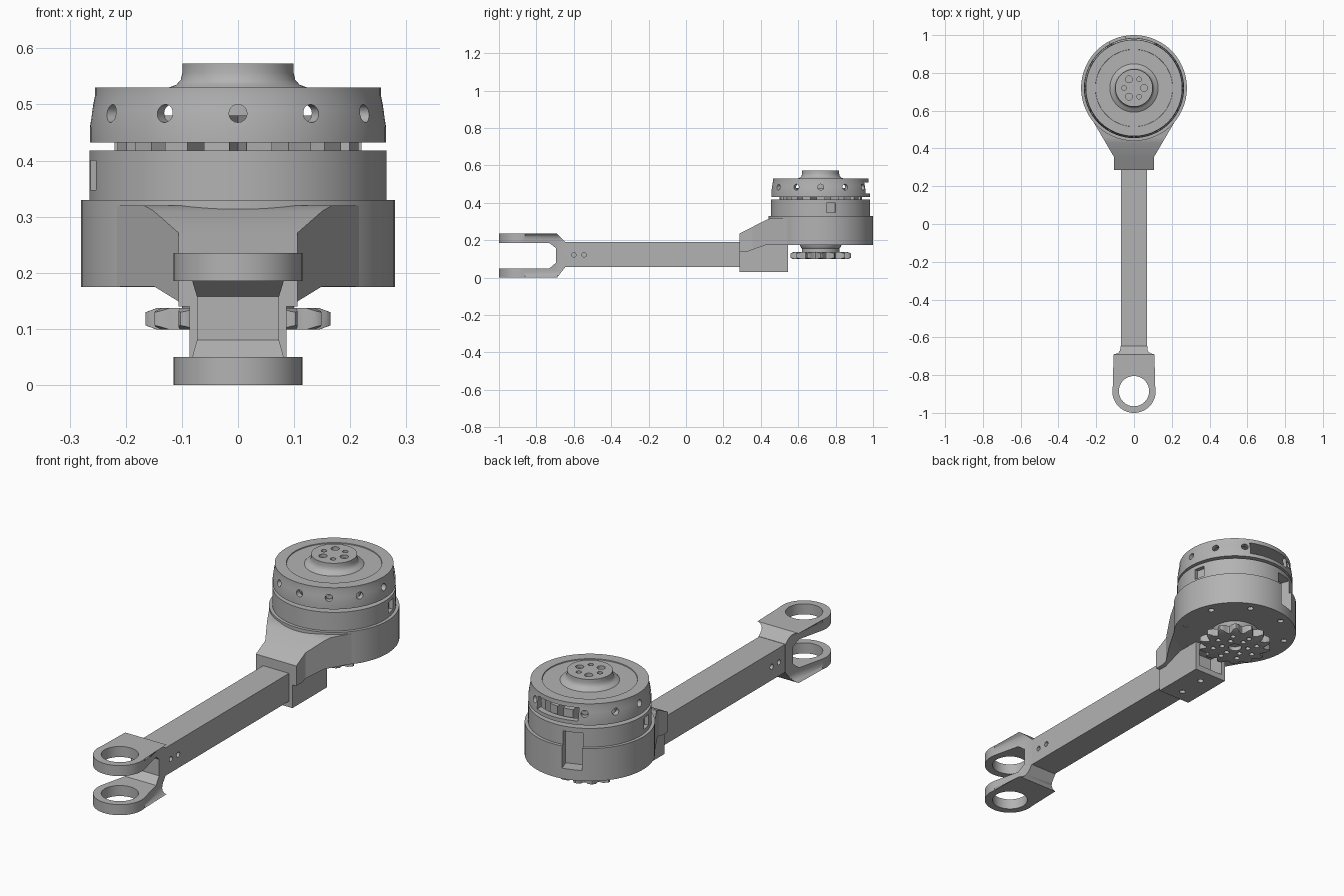
import bpy, bmesh
from math import sin, cos, pi, radians
from mathutils import Matrix, Vector

cube = bpy.data.objects.get("Cube")
if cube:
    bpy.data.objects.remove(cube, do_unlink=True)

GREY = (0.45, 0.45, 0.45, 1)
mat = bpy.data.materials.new("machined_grey")
mat.use_nodes = True
mat.diffuse_color = GREY
mat.node_tree.nodes["Principled BSDF"].inputs["Base Color"].default_value = GREY

HEAD_Y = 0.72   # axis of the motor head
EYE_Y = -0.885  # axis of the fork eyes


def finish(name, bm):
    bmesh.ops.recalc_face_normals(bm, faces=bm.faces)
    me = bpy.data.meshes.new(name)
    bm.to_mesh(me)
    bm.free()
    me.materials.append(mat)
    ob = bpy.data.objects.new(name, me)
    bpy.context.collection.objects.link(ob)
    return ob


def lathe(name, profile, steps=96):
    """Spin a closed (radius, z) profile about the head axis."""
    bm = bmesh.new()
    vs = [bm.verts.new((r, HEAD_Y, z)) for r, z in profile]
    es = [bm.edges.new((vs[i - 1], vs[i])) for i in range(len(vs))
          if profile[i][0] + profile[i - 1][0] > 0]
    bmesh.ops.spin(bm, geom=vs + es, cent=(0, HEAD_Y, 0), axis=(0, 0, 1),
                   angle=2 * pi, steps=steps, use_duplicate=False)
    bmesh.ops.remove_doubles(bm, verts=bm.verts, dist=1e-5)
    return finish(name, bm)


def prism(name, pts, lo, hi, axis="z", rim=0):
    """Extrude a polygon along z or x, optionally rounding the end rims."""
    put = (lambda a, b, h: (a, b, h)) if axis == "z" else (lambda a, b, h: (h, a, b))
    bm = bmesh.new()
    low = [bm.verts.new(put(a, b, lo)) for a, b in pts]
    top = [bm.verts.new(put(a, b, hi)) for a, b in pts]
    ends = [bm.faces.new(low), bm.faces.new(top)]
    for i in range(len(pts)):
        bm.faces.new((low[i - 1], low[i], top[i], top[i - 1]))
    if rim:
        edges = [e for f in ends for e in f.edges]
        bmesh.ops.bevel(bm, geom=edges, offset=rim, segments=6, profile=0.5,
                        affect="EDGES", clamp_overlap=True)
    return finish(name, bm)


def boxes(name, items):
    """Boxes as (centre, size, turn about z)."""
    bm = bmesh.new()
    for c, s, turn in items:
        m = (Matrix.Translation(c) @ Matrix.Rotation(turn, 4, "Z")
             @ Matrix.Diagonal((*s, 1)))
        bmesh.ops.create_cube(bm, size=1, matrix=m)
    return finish(name, bm)


def rods(name, items, length, segs=20):
    """Cylinders as (centre, direction, radius)."""
    bm = bmesh.new()
    for c, d, r in items:
        q = Vector((0, 0, 1)).rotation_difference(Vector(d)).to_matrix().to_4x4()
        bmesh.ops.create_cone(bm, cap_ends=True, segments=segs, radius1=r, radius2=r,
                              depth=length, matrix=Matrix.Translation(c) @ q)
    return finish(name, bm)


def combine(ob, other, op="DIFFERENCE"):
    """Apply a boolean and discard the helper."""
    mod = ob.modifiers.new("cut", "BOOLEAN")
    mod.operation, mod.object, mod.solver = op, other, "EXACT"
    deps = bpy.context.evaluated_depsgraph_get()
    me = bpy.data.meshes.new_from_object(ob.evaluated_get(deps))
    ob.modifiers.clear()
    ob.data = me
    bpy.data.objects.remove(other, do_unlink=True)


def polar(r, deg, z):
    return (r * cos(radians(deg)), HEAD_Y + r * sin(radians(deg)), z)


def mirror(half):
    return half + [(-x, y) for x, y in reversed(half)]


parts = []
UP = (0, 0, 1)

# Square arm with screw holes in both sides
arm = boxes("arm_tube", [((0, -0.09, 0.124), (0.136, 1.12, 0.132), 0)])
combine(arm, rods("cutter", [((s * 0.068, y, 0.122), (1, 0, 0), 0.012)
                             for s in (-1, 1) for y in (-0.6, -0.545)], 0.04))
parts.append(arm)

# Fork end: teardrop plan with rounded rims, trimmed by the slotted side profile
arc = [(0.115 * cos(a), EYE_Y + 0.115 * sin(a))
       for a in (radians(-90 + i * 102 / 20) for i in range(1, 21))]
tip = [(0, EYE_Y - 0.115)]
half = arc + [(0.072, -0.69), (0.069, -0.6)]
fork = prism("fork_end", tip + mirror(half), 0, 0.235, rim=0.036)
side = [(-1.1, -0.01), (-1.1, 0.05), (-0.73, 0.05), (-0.695, 0.08),
        (-0.695, 0.158), (-0.73, 0.185), (-1.1, 0.185), (-1.1, 0.25),
        (-0.72, 0.25), (-0.69, 0.235), (-0.645, 0.191), (-0.645, 0.057),
        (-0.69, 0.0), (-0.7, -0.01)]
combine(fork, prism("trim", side, -0.2, 0.2, "x"), "INTERSECT")
combine(fork, rods("cutter", [((0, EYE_Y, 0.12), UP, 0.08)], 0.5, 64))
parts.append(fork)

# Flared bracket between socket and housing
plan = mirror([(0.106, 0.285), (0.106, 0.355), (0.25, 0.6), (0.2, HEAD_Y)])
flare = prism("flared_bracket", plan, 0.1, 0.4)
side = [(0.285, 0.235), (0.43, 0.31), (0.46, 0.32), (0.75, 0.32), (0.75, 0.176),
        (0.43, 0.176), (0.33, 0.14), (0.285, 0.14)]
combine(flare, prism("trim", side, -0.4, 0.4, "x"), "INTERSECT")
parts.append(flare)

# Socket block under the bracket, open at the back, with two screw holes below
socket = boxes("arm_socket", [((0, 0.415, 0.105), (0.172, 0.26, 0.15), 0)])
combine(socket, boxes("cutter", [((0, 0.5, 0.113), (0.13, 0.16, 0.11), 0)]))
combine(socket, rods("cutter", [((0, y, 0.03), UP, 0.014) for y in (0.345, 0.475)], 0.03))
parts.append(socket)

# Round housing with screw holes beneath
housing = lathe("gear_housing", [(0, 0.175), (0.28, 0.175), (0.28, 0.33), (0, 0.33)])
combine(housing, rods("cutter", [(polar(0.235, a + 22.5, 0.175), UP, 0.014)
                                 for a in range(0, 360, 45)], 0.03))

# Motor base with side windows; the rear notch runs through base and housing
base = lathe("motor_base", [(0, 0.32), (0.265, 0.32), (0.265, 0.418), (0, 0.418)])
combine(base, boxes("cutter", [(polar(0.265, a, 0.374), (0.04, 0.05, 0.052), radians(a))
                               for a in (12, 192)]))
for ob in (housing, base):
    combine(ob, boxes("cutter", [(polar(0.265, 109, 0.31), (0.09, 0.09, 0.17),
                                  radians(109))]))
    parts.append(ob)

# Stator core and coils seen through the gap
parts.append(lathe("stator_core", [(0, 0.41), (0.1, 0.41), (0.1, 0.53), (0, 0.53)], 48))
parts.append(boxes("stator_coils", [(polar(0.165, a, 0.445), (0.11, 0.046, 0.07), radians(a))
                                    for a in range(0, 360, 20)]))

# Rotor bell with hub, vent holes and rear opening
bell = [(0.236, 0.432), (0.264, 0.432), (0.264, 0.458), (0.26, 0.49), (0.255, 0.515),
        (0.255, 0.53), (0.205, 0.53), (0.204, 0.526), (0.128, 0.526), (0.124, 0.53),
        (0.11, 0.535), (0.102, 0.544), (0.099, 0.557), (0.099, 0.573), (0, 0.573),
        (0, 0.512), (0.236, 0.512)]
rotor = lathe("rotor_bell", bell)
combine(rotor, rods("cutter", [(polar(0.26, a, 0.484), polar(1, a, 0)[:1]
                                + (sin(radians(a)), 0), 0.016)
                               for a in range(0, 360, 30) if a != 90], 0.08))
combine(rotor, boxes("cutter", [((0, HEAD_Y + 0.25, 0.48), (0.215, 0.14, 0.06), 0)]))
combine(rotor, rods("cutter", [(polar(0.053, a, 0.573), UP, 0.018 if a % 120 == 0 else 0.012)
                               for a in range(0, 360, 60)], 0.03))
parts.append(rotor)

# Drive sprocket: toothed plate with tapered tips, drilled from below
TEETH = 14
teeth = [(r * cos(a), HEAD_Y + r * sin(a)) for r, a in
         ((0.147 + 0.018 * cos(TEETH * t), t)
          for t in (2 * pi * i / (TEETH * 8) for i in range(TEETH * 8)))]
sprocket = prism("drive_sprocket", teeth, 0.09, 0.15)
disc = [(0, 0.099), (0.145, 0.099), (0.167, 0.107), (0.167, 0.129), (0.145, 0.137), (0, 0.137)]
combine(sprocket, lathe("trim", disc), "INTERSECT")
holes = [(polar(0.1, a, 0.099), UP, 0.012) for a in range(0, 360, 45)]
holes += [(polar(0.06, a, 0.099), UP, 0.012) for a in range(30, 360, 60)]
holes += [((0, HEAD_Y, 0.099), UP, 0.03)]
combine(sprocket, rods("cutter", holes, 0.04))
parts.append(sprocket)
parts.append(lathe("sprocket_hub", [(0, 0.13), (0.1, 0.13), (0.1, 0.155), (0.108, 0.165),
                                    (0.112, 0.18), (0, 0.18)], 64))

# Smooth the round surfaces and keep hard edges
bpy.ops.object.select_all(action="DESELECT")
for ob in parts:
    ob.select_set(True)
bpy.context.view_layer.objects.active = parts[0]
bpy.ops.object.shade_smooth_by_angle(angle=radians(30))
